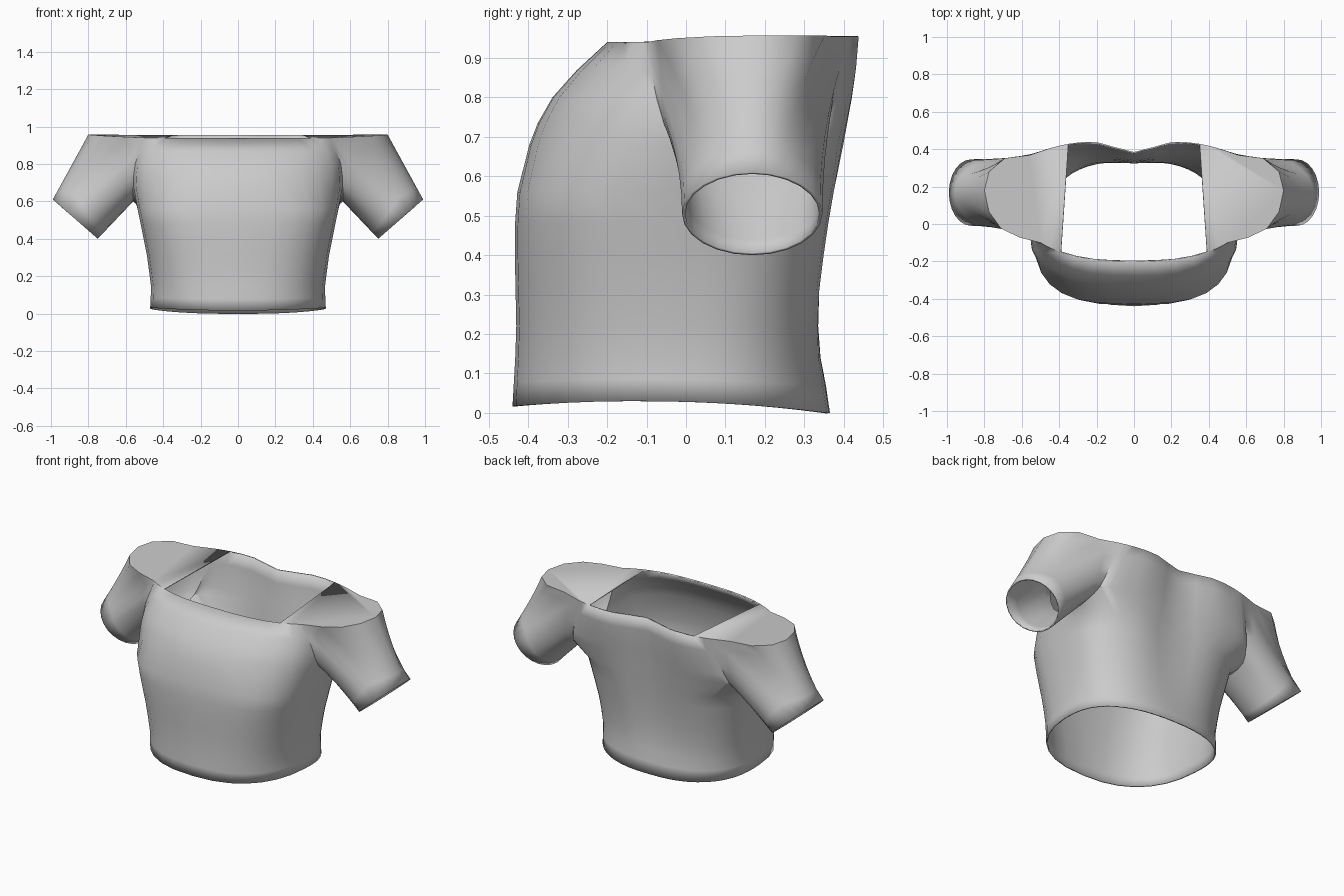
import bpy, bmesh, math
from mathutils import Vector

if "Cube" in bpy.data.objects:
    bpy.data.objects.remove(bpy.data.objects["Cube"])

N = 7  # columns in each half of the chest and of the back


def table(rows, z):
    """Linear lookup of value by height."""
    for (z0, a), (z1, b) in zip(rows, rows[1:]):
        if z <= z1:
            return a + (b - a) * max(0, (z - z0) / (z1 - z0))
    return rows[-1][1]


def spline(pts, steps=2):
    """Smooth curve through the points."""
    p = [Vector(q) for q in pts]
    p = [2 * p[0] - p[1]] + p + [2 * p[-1] - p[-2]]
    out = []
    for i in range(1, len(p) - 2):
        a, b, c, d = p[i - 1:i + 3]
        for s in range(steps):
            t = s / steps
            out.append(0.5 * (2 * b + (c - a) * t + (2 * a - 5 * b + 4 * c - d) * t * t
                              + (3 * b - a - 3 * c + d) * t ** 3))
    return out + [p[-2]]


CHEST = [(0, -.44), (.2, -.43), (.45, -.435), (.55, -.43), (.66, -.405),
         (.75, -.37), (.83, -.32), (.88, -.265), (.94, -.2)]
BACK = [(0, .365), (.17, .34), (.33, .35), (.5, .375), (.7, .41), (.85, .44), (.95, .45)]
WIDTH = [(0, .47), (.14, .465), (.3, .485), (.5, .525)]


def groove(x, y, z):
    """Hollow along the spine."""
    if y < 0:
        return y
    return y - .065 * min(1, max(0, (z - .1) / .8)) * math.exp(-(x / .14) ** 2)


def panel(end, centre_y, n, m, centre_z):
    """Row of points from the centre line out to the armhole edge."""
    row = []
    for i in range(N):
        u = math.sin(math.pi / 2 * i / N)
        x, z = end.x * u, centre_z + (end.z - centre_z) * u * u
        y = centre_y + (end.y - centre_y) * (1 - (1 - u ** n) ** (1 / m))
        row.append((x, groove(x, y, z), z))
    return row


# Armhole edge: down the front, under the arm, up the back
hole = spline([(.50, -.10, .94), (.55, -.075, .80), (.56, -.03, .68), (.56, .06, .62),
               (.56, .17, .60), (.555, .27, .62), (.525, .335, .68), (.49, .375, .80),
               (.45, .405, .955)])
# Outer edge of the flat shoulder, from back to front
shoulder = spline([(.45, .405, .955), (.56, .368, .955), (.69, .352, .957), (.775, .28, .957),
                   (.80, .18, .957), (.775, .065, .955), (.71, -.025, .95), (.61, -.073, .945),
                   (.50, -.10, .94)], 1)

bm = bmesh.new()


def add(points):
    return [bm.verts.new(p) for p in points]


def bridge(a, b):
    for i in range(len(a) - 1):
        bm.faces.new((a[i], a[i + 1], b[i + 1], b[i]))


hole_v = add(hole)

# Chest and back beside the armhole, top row first
front_rows, back_rows = [], []
for k in range(5):
    t = k / 4
    f, b = hole[k], hole[16 - k]
    n, m = 3 - .6 * t, 1 + 1.3 * t
    front_rows.append(add(panel(f, table(CHEST, f.z), n, m, f.z)) + [hole_v[k]])
    back_rows.append(add(panel(b, table(BACK, b.z), n, m, b.z)) + [hole_v[16 - k]])
for rows in (front_rows, back_rows):
    for a, b in zip(rows, rows[1:]):
        bridge(a, b)

# Torso below the armhole
angles = ([-90 + 87 * i / N for i in range(N)] + [-3 + 45 * i / 8 for i in range(8)]
          + [42 + 48 * i / N for i in range(N + 1)])
above = front_rows[4] + hole_v[5:12] + back_rows[4][::-1]
for z in (.56, .48, .4, .31, .22, .14, .07, 0):
    n = 2.4 + 1.2 * z
    pts = []
    for a in angles:
        c, s = max(0, math.cos(math.radians(a))), math.sin(math.radians(a))
        x = table(WIDTH, z) * (1 + max(0, z - .5) * .4) * c ** (2 / n)
        if abs(a) == 90:
            x = 0
        depth = -table(CHEST, z) if s < 0 else table(BACK, z)
        y = math.copysign(depth * abs(s) ** (2 / n), s)
        hem = (.03 - .03 * ((y + .12) / .48) ** 2) * max(0, 1 - z / .14)
        pts.append((x, groove(x, y, z), max(0, z + hem)))
    row = add(pts)
    bridge(above, row)
    above = row

# Sleeve: closed loop round the armhole and shoulder, run out to the cuff
shoulder_v = [hole_v[16]] + add(shoulder[1:-1]) + [hole_v[0]]
loop = hole_v + shoulder_v[1:-1]
start = [v.co.copy() for v in loop]
previous = loop + [loop[0]]
for r in range(1, 7):
    t = r / 6
    pts = []
    for k, p in enumerate(start):
        a = math.radians(60 + 15 * k)
        cuff = Vector((.87 + .12 * math.cos(a), .168 - .178 * math.sin(a),
                       .505 + .105 * math.cos(a)))
        q = p.lerp(cuff, t)
        q.y = p.y + (cuff.y - p.y) * (1 - (1 - t) ** 2)
        pts.append(q)
    ring = add(pts)
    ring.append(ring[0])
    bridge(previous, ring)
    previous = ring

# Flat shoulder top, leaving the neck open
bm.faces.new(front_rows[0][4:] + shoulder_v[1:-1][::-1] + back_rows[0][4:][::-1])

bmesh.ops.recalc_face_normals(bm, faces=bm.faces)
bm.faces.ensure_lookup_table()
if bm.faces[-1].normal.z < 0:
    bmesh.ops.reverse_faces(bm, faces=bm.faces)
mesh = bpy.data.meshes.new("shirt")
bm.to_mesh(mesh)
bm.free()
shirt = bpy.data.objects.new("shirt", mesh)
bpy.context.collection.objects.link(shirt)

cloth = bpy.data.materials.new("grey cloth")
cloth.diffuse_color = (.6, .6, .6, 1)
cloth.use_nodes = True
cloth.node_tree.nodes["Principled BSDF"].inputs["Base Color"].default_value = cloth.diffuse_color
mesh.materials.append(cloth)

bpy.context.view_layer.objects.active = shirt
shirt.select_set(True)
bpy.ops.object.shade_smooth_by_angle(angle=math.radians(40))
mirror = shirt.modifiers.new("other half", 'MIRROR')
mirror.use_clip = True
thick = shirt.modifiers.new("cloth thickness", 'SOLIDIFY')
thick.thickness = .008
thick.offset = -1
